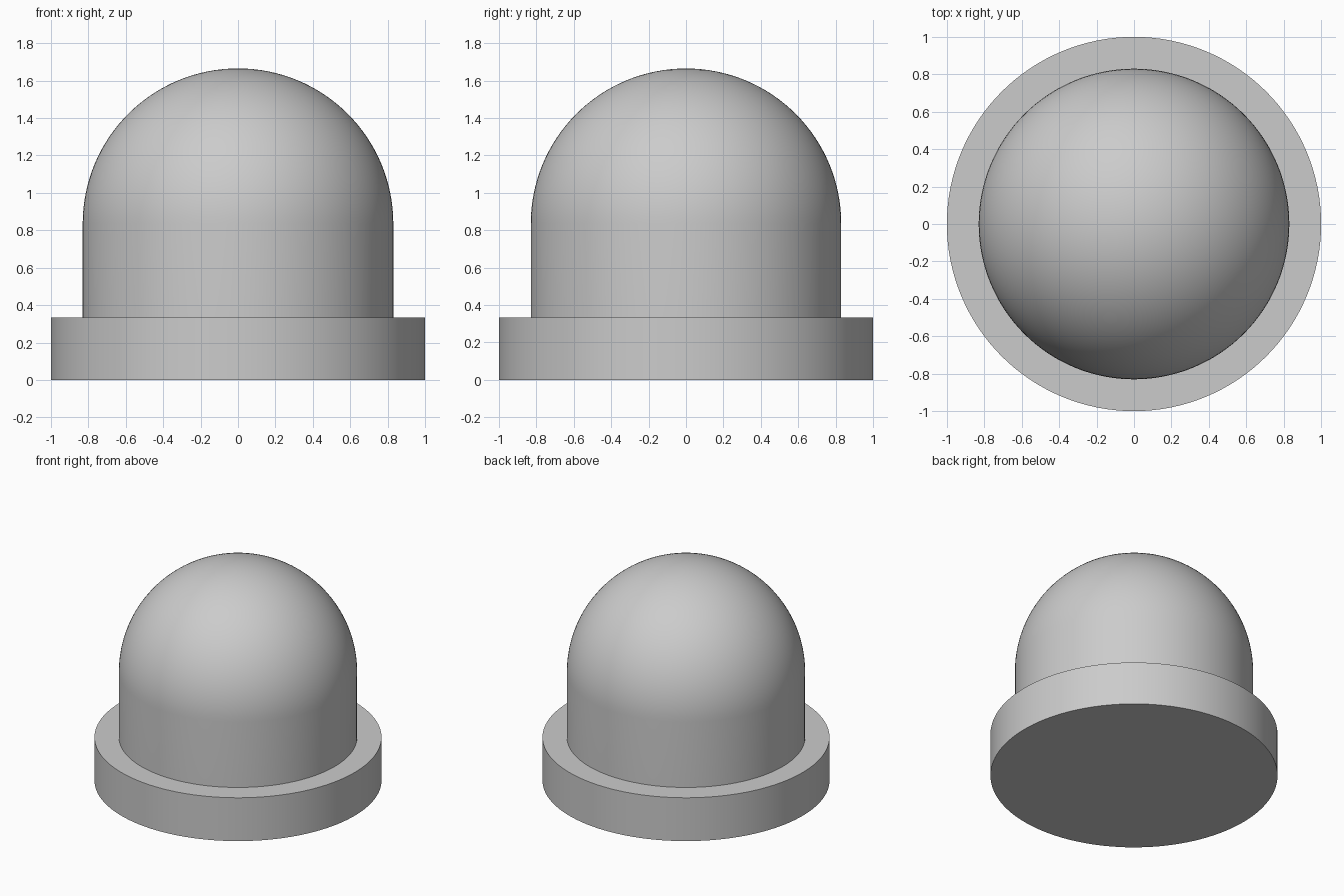
import bpy
import bmesh
from math import sin, cos, pi, radians
from mathutils import Matrix

cube = bpy.data.objects.get("Cube")
if cube:
    bpy.data.objects.remove(cube, do_unlink=True)

SIDES = 128
FLANGE_R = 1.0
FLANGE_H = 0.333
DOME_R = 0.83
DOME_Z = 0.835    # height where the straight wall meets the hemisphere

grey = bpy.data.materials.new("plain grey")
grey.use_nodes = True
colour = (0.6, 0.6, 0.6, 1)
grey.diffuse_color = colour
grey.node_tree.nodes["Principled BSDF"].inputs["Base Color"].default_value = colour


def lathe(name, profile):
    """Revolve a (radius, height) profile around z."""
    bm = bmesh.new()
    verts = [bm.verts.new((r, 0, z)) for r, z in profile]
    edges = [bm.edges.new(pair) for pair in zip(verts, verts[1:])]
    bmesh.ops.spin(bm, geom=verts + edges, cent=(0, 0, 0), axis=(0, 0, 1),
                   angle=2 * pi, steps=SIDES, use_duplicate=False)
    bmesh.ops.remove_doubles(bm, verts=bm.verts, dist=0.0001)
    bmesh.ops.recalc_face_normals(bm, faces=bm.faces)
    mesh = bpy.data.meshes.new(name)
    bm.to_mesh(mesh)
    bm.free()
    mesh.materials.append(grey)
    obj = bpy.data.objects.new(name, mesh)
    bpy.context.collection.objects.link(obj)
    bpy.ops.object.select_all(action="DESELECT")
    obj.select_set(True)
    bpy.context.view_layer.objects.active = obj
    bpy.ops.object.shade_smooth_by_angle(angle=radians(30))
    return obj


# Flange: flat disc whose top ledge ends at the dome wall
lathe("base_flange", [(0, 0), (FLANGE_R, 0), (FLANGE_R, FLANGE_H), (DOME_R, FLANGE_H)])

# Dome: straight wall running into a hemisphere
STEPS = 32
arc = [(DOME_R * cos(a), DOME_Z + DOME_R * sin(a))
       for a in (pi / 2 * i / STEPS for i in range(STEPS + 1))]
lathe("dome_body", [(DOME_R, FLANGE_H)] + arc)
